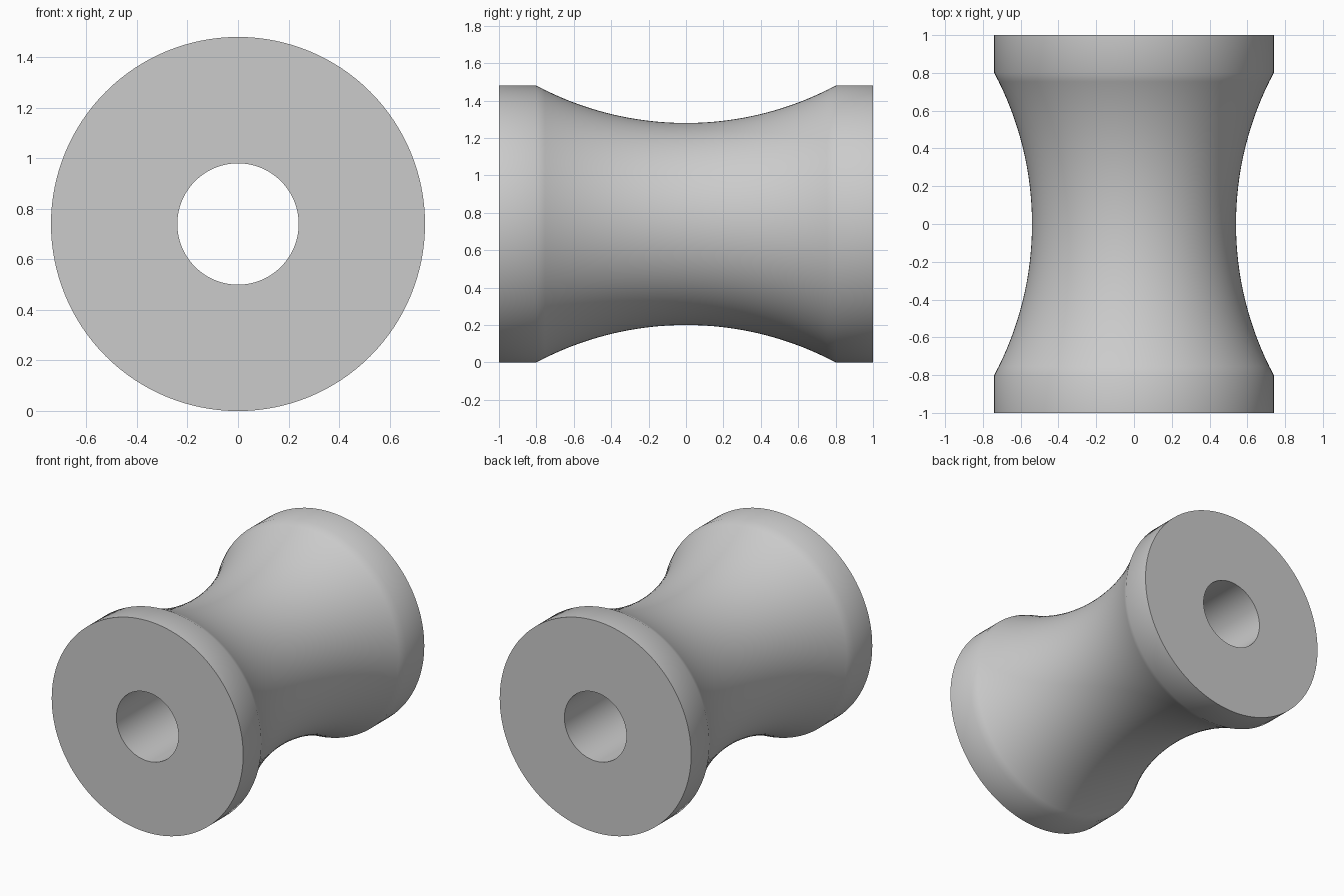
import bpy
import bmesh
from math import asin, cos, sin, pi, radians
from mathutils import Vector

cube = bpy.data.objects.get("Cube")
if cube:
    bpy.data.objects.remove(cube, do_unlink=True)

RIM, WAIST, BORE = 0.74, 0.54, 0.24   # radii
HALF, FLARE = 1.0, 0.8                # half length, start of the rim band
ARC_STEPS, SIDES = 32, 128

# Grey material
grey = bpy.data.materials.new("plain_grey")
grey.use_nodes = True
colour = (0.6, 0.6, 0.6, 1)
grey.diffuse_color = colour
grey.node_tree.nodes["Principled BSDF"].inputs["Base Color"].default_value = colour

# Half section: bore, flat end, rim band, concave arc, rim band, flat end
sag = RIM - WAIST
arc_radius = (FLARE ** 2 + sag ** 2) / (2 * sag)
sweep = asin(FLARE / arc_radius)
profile = [(BORE, -HALF), (RIM, -HALF)]
for i in range(ARC_STEPS + 1):
    a = sweep * (2 * i / ARC_STEPS - 1)
    profile.append((WAIST + arc_radius * (1 - cos(a)), arc_radius * sin(a)))
profile += [(RIM, HALF), (BORE, HALF)]

# Spool: revolve the closed section about the y axis
bm = bmesh.new()
verts = [bm.verts.new((r, y, RIM)) for r, y in profile]
edges = [bm.edges.new((v, verts[(i + 1) % len(verts)])) for i, v in enumerate(verts)]
bmesh.ops.spin(bm, geom=verts + edges, cent=Vector((0, 0, RIM)), axis=Vector((0, 1, 0)),
               angle=2 * pi, steps=SIDES, use_merge=True)
bmesh.ops.remove_doubles(bm, verts=bm.verts, dist=1e-5)
bmesh.ops.recalc_face_normals(bm, faces=bm.faces)

mesh = bpy.data.meshes.new("spool")
bm.to_mesh(mesh)
bm.free()
mesh.materials.append(grey)
spool = bpy.data.objects.new("spool", mesh)
bpy.context.collection.objects.link(spool)

# Smooth flared side and bore, sharp end faces
bpy.ops.object.select_all(action="DESELECT")
spool.select_set(True)
bpy.context.view_layer.objects.active = spool
bpy.ops.object.shade_smooth_by_angle(angle=radians(35))
